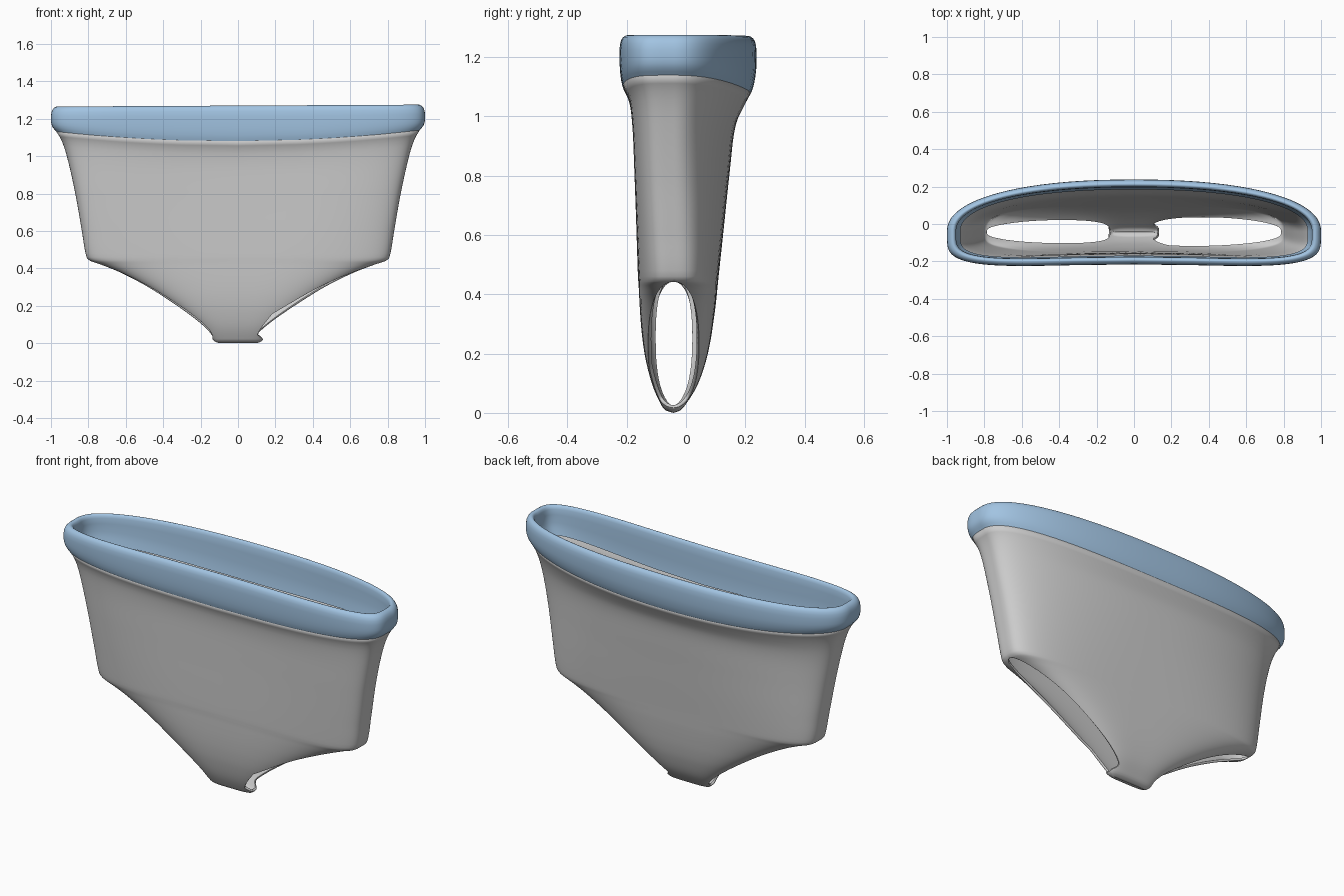
import bpy, bmesh
from math import sin, cos, pi

if "Cube" in bpy.data.objects:
    bpy.data.objects.remove(bpy.data.objects["Cube"])

YC = -0.042          # side seam line
M = 72               # segments per half ring

# Silhouettes by height: (z, half width, front y, back y)
PROFILE = [
    (0.0, 0.10, -0.043, -0.041), (0.008, 0.122, -0.068, -0.02), (0.03, 0.145, -0.085, 0.0),
    (0.09, 0.20, -0.112, 0.037), (0.17, 0.30, -0.134, 0.066), (0.24, 0.40, -0.146, 0.082),
    (0.31, 0.51, -0.154, 0.093), (0.38, 0.64, -0.16, 0.102), (0.42, 0.735, -0.163, 0.106),
    (0.44, 0.79, -0.165, 0.108), (0.46, 0.81, -0.167, 0.11), (0.60, 0.835, -0.175, 0.125),
    (0.80, 0.87, -0.185, 0.146), (1.0, 0.915, -0.195, 0.17), (1.09, 0.945, -0.206, 0.198),
    (1.135, 0.972, -0.225, 0.22), (1.16, 0.992, -0.233, 0.23), (1.19, 1.0, -0.237, 0.237),
    (1.22, 1.0, -0.238, 0.238), (1.27, 0.997, -0.238, 0.238)]


def lookup(z, k):
    """Smooth interpolation of a profile column."""
    p = PROFILE
    i = max(j for j in range(len(p) - 1) if p[j][0] <= z or j == 0)
    slope = lambda a: ((p[min(a + 1, len(p) - 1)][k] - p[max(a - 1, 0)][k]) /
                       (p[min(a + 1, len(p) - 1)][0] - p[max(a - 1, 0)][0]))
    h = p[i + 1][0] - p[i][0]
    t = (z - p[i][0]) / h
    return ((2*t**3 - 3*t*t + 1) * p[i][k] + (t**3 - 2*t*t + t) * h * slope(i)
            + (3*t*t - 2*t**3) * p[i + 1][k] + (t**3 - t*t) * h * slope(i + 1))


def smooth(a, b, z):
    t = min(max((z - a) / (b - a), 0), 1)
    return t * t * (3 - 2 * t)


def arc(z, side, inset=0.0, holes=(0, 0)):
    """Front (side=-1) or back (side=1) half of the cross-section, right to left."""
    w = lookup(z, 1) - inset
    b = abs(lookup(z, 2 if side < 0 else 3) - YC) - inset * 0.85
    up = smooth(0.2, 1.0, z)
    n = 3.5 + up * (1.0 if side < 0 else -1.25)
    # the leg opening trims both ends of the arc
    start, end = [min(h / b, 0.93) ** (n / 2) for h in holes]
    from math import asin
    u0, u1 = asin(start), pi - asin(end)
    sag = 0.055 * smooth(0.9, 1.135, z) * (1 - smooth(1.135, 1.25, z))
    pts = []
    for i in range(M + 1):
        t = i / M
        u = u0 + (u1 - u0) * (t - 0.85 * sin(2 * pi * t) / (2 * pi))
        c, s = cos(u), max(sin(u), 0)
        if s < 1e-9:
            s = 0
        x = (1 if c > 0 else -1) * abs(c) ** (2 / n)
        y = YC + side * b * s ** (2 / n)
        if side < 0:
            y += 0.022 * up * (1 - x * x) ** 2
        pts.append((x * w, y, z - sag * (1 - x * x) + 0.005 * x * smooth(0.9, 1.25, z)))
    return pts


def loft(name, rings):
    """Join (z, inset, holes) rings into one smooth shell."""
    bm = bmesh.new()
    for side in (-1, 1):
        prev = None
        for z, inset, holes in rings:
            row = [bm.verts.new(p) for p in arc(z, side, inset, holes)]
            if prev:
                for i in range(M):
                    q = (prev[i], row[i], row[i + 1], prev[i + 1])
                    bm.faces.new(q if side > 0 else q[::-1])
            prev = row
    bmesh.ops.remove_doubles(bm, verts=bm.verts, dist=0.0004)
    bmesh.ops.dissolve_degenerate(bm, edges=bm.edges, dist=0.0001)
    # outward normals: the back must face +y
    if sum(f.normal.y * f.calc_area() * (f.calc_center_median().y - YC)
           for f in bm.faces if not f.normal_update()) < 0:
        bmesh.ops.reverse_faces(bm, faces=bm.faces)
    me = bpy.data.meshes.new(name)
    bm.to_mesh(me)
    bm.free()
    ob = bpy.data.objects.new(name, me)
    bpy.context.collection.objects.link(ob)
    for p in me.polygons:
        p.use_smooth = True
    return ob


# Fabric body with two leg openings (right one slightly wider)
Z0, Z1, K = 0.018, 0.442, 36
rings = [(z, 0, (0, 0)) for z in (0.0, 0.003, 0.008, 0.013)]
for i in range(K + 1):
    s = (1 - cos(pi * i / K)) / 2
    f = max(1 - abs(2 * s - 1) ** 2.4, 0) ** (1 / 2.2)
    if i in (0, K):
        f = 0
    rings.append((Z0 + (Z1 - Z0) * s, 0, (0.086 * f, 0.068 * f)))
rings += [(z, 0, (0, 0)) for z in (0.45, 0.46, 0.48)]
rings += [(0.48 + 0.655 * i / 24, 0, (0, 0)) for i in range(1, 25)]
body = loft("fabric_body", rings)
sol = body.modifiers.new("thickness", "SOLIDIFY")
sol.thickness = 0.012
sol.offset = -1

# Rolled waistband
band_profile = [(1.135, 0), (1.147, 0), (1.16, 0), (1.175, 0), (1.19, 0), (1.22, 0), (1.24, 0.002),
                (1.254, 0.007), (1.263, 0.014), (1.268, 0.022), (1.27, 0.029), (1.268, 0.036),
                (1.262, 0.042), (1.25, 0.047), (1.22, 0.049), (1.18, 0.048), (1.15, 0.042), (1.115, 0.03)]
band = loft("waistband", [(z, d, (0, 0)) for z, d in band_profile])
blue = bpy.data.materials.new("blue")
blue.diffuse_color = (0.36, 0.55, 0.76, 1)
blue.use_nodes = True
blue.node_tree.nodes["Principled BSDF"].inputs["Base Color"].default_value = blue.diffuse_color
band.data.materials.append(blue)
